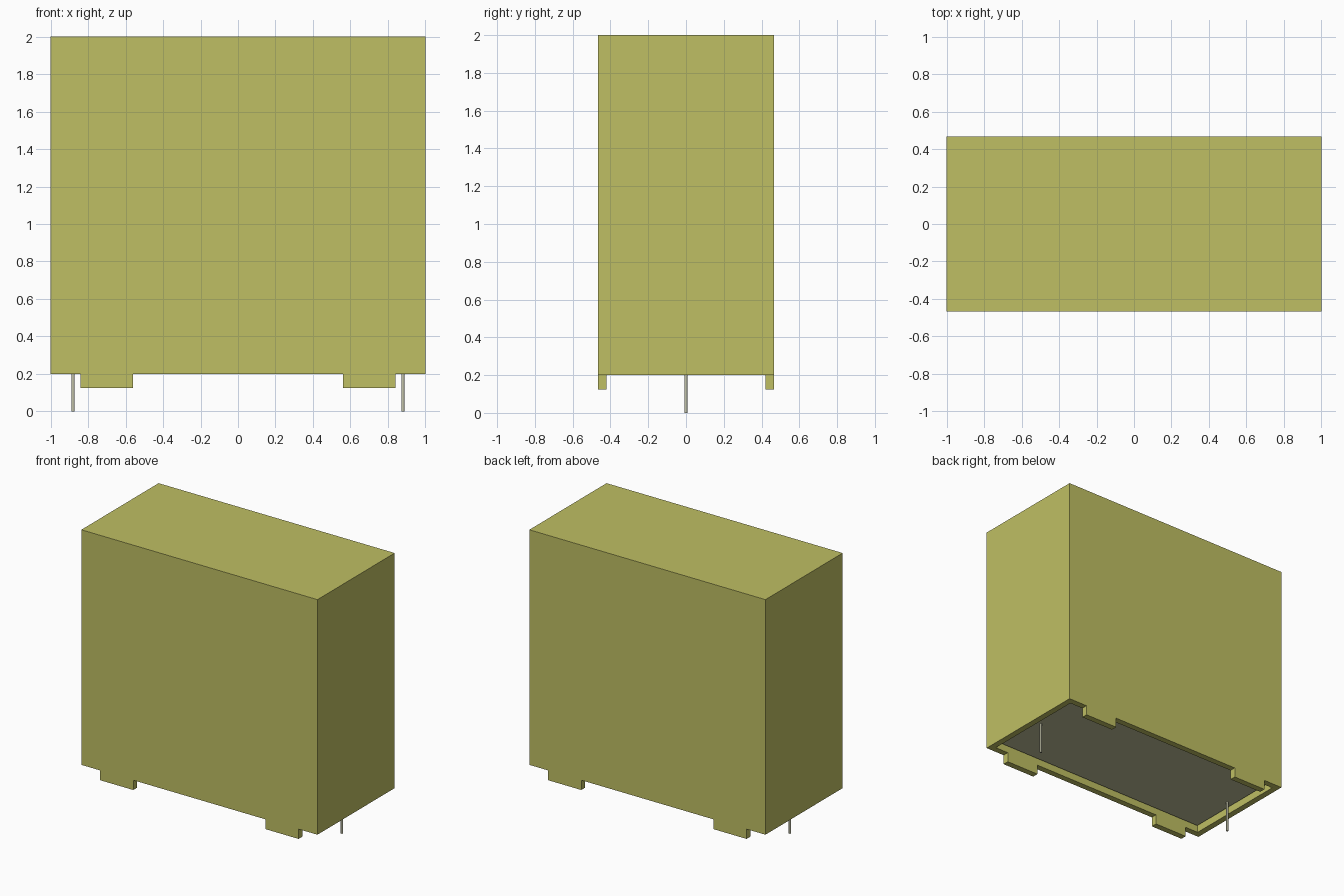
import bpy, bmesh
from mathutils import Matrix, Vector

old = bpy.data.objects.get("Cube")
if old:
    bpy.data.objects.remove(old, do_unlink=True)


def material(name, rgb):
    m = bpy.data.materials.new(name)
    m.use_nodes = True
    color = (*rgb, 1.0)
    m.diffuse_color = color
    m.node_tree.nodes["Principled BSDF"].inputs["Base Color"].default_value = color
    return m


def finish(name, bm, mat):
    bmesh.ops.recalc_face_normals(bm, faces=bm.faces[:])
    mesh = bpy.data.meshes.new(name)
    bm.to_mesh(mesh)
    bm.free()
    mesh.materials.append(mat)
    obj = bpy.data.objects.new(name, mesh)
    bpy.context.collection.objects.link(obj)
    return obj


def box(lo, hi):
    lo, hi = Vector(lo), Vector(hi)
    bm = bmesh.new()
    bmesh.ops.create_cube(bm, size=1.0, matrix=Matrix.Translation((lo + hi) / 2)
                          @ Matrix.Diagonal((*(hi - lo), 1.0)))
    return bm


yellow = material("yellow case", (0.52, 0.52, 0.125))
resin = material("grey resin", (0.51, 0.51, 0.32))
tin = material("tinned wire", (0.55, 0.55, 0.40))

HX, HY, WALL = 1.0, 0.467, 0.067
BASE, TOP, FOOT_Z, RESIN_Z = 0.2, 2.0, 0.125, 0.24
FOOT_X = (0.56, 0.84)

# Case: open-bottomed box with a rim, feet extruded from the long rim sides
bm = box((-HX, -HY, BASE), (HX, HY, TOP))
bottom = min(bm.faces, key=lambda f: f.calc_center_median().z)
bmesh.ops.inset_individual(bm, faces=[bottom], thickness=WALL)
cavity = bmesh.ops.extrude_discrete_faces(bm, faces=[bottom])["faces"][0]
bmesh.ops.translate(bm, verts=cavity.verts[:], vec=(0, 0, TOP - WALL - BASE))
for x in (-FOOT_X[1], -FOOT_X[0], FOOT_X[0], FOOT_X[1]):
    bmesh.ops.bisect_plane(bm, geom=bm.verts[:] + bm.edges[:] + bm.faces[:],
                           plane_co=(x, 0, 0), plane_no=(1, 0, 0))
rim = []
for f in bm.faces:
    c = f.calc_center_median()
    if (abs(c.z - BASE) < 1e-4 and abs(c.y) > HY - WALL
            and FOOT_X[0] < abs(c.x) < FOOT_X[1]):
        rim.append(f)
for f in bmesh.ops.extrude_discrete_faces(bm, faces=rim)["faces"]:
    bmesh.ops.translate(bm, verts=f.verts[:], vec=(0, 0, FOOT_Z - BASE))
bmesh.ops.dissolve_limit(bm, angle_limit=0.01, verts=bm.verts[:], edges=bm.edges[:])
finish("case", bm, yellow)

# Resin fill, set slightly back from the rim
finish("resin_fill", box((-HX + WALL, -HY + WALL, RESIN_Z),
                         (HX - WALL, HY - WALL, TOP - WALL)), resin)

# Wire leads
for side, x in (("left", 0.88), ("right", -0.88)):
    bm = bmesh.new()
    bmesh.ops.create_cone(bm, cap_ends=True, segments=16, radius1=0.008, radius2=0.008,
                          depth=RESIN_Z + 0.02,
                          matrix=Matrix.Translation((x, 0, (RESIN_Z + 0.02) / 2)))
    for f in bm.faces:
        f.smooth = len(f.verts) == 4
    lead = finish(side + "_lead", bm, tin)
    bpy.context.view_layer.objects.active = lead
    lead.select_set(True)
    bpy.ops.object.shade_smooth_by_angle()
    lead.select_set(False)
